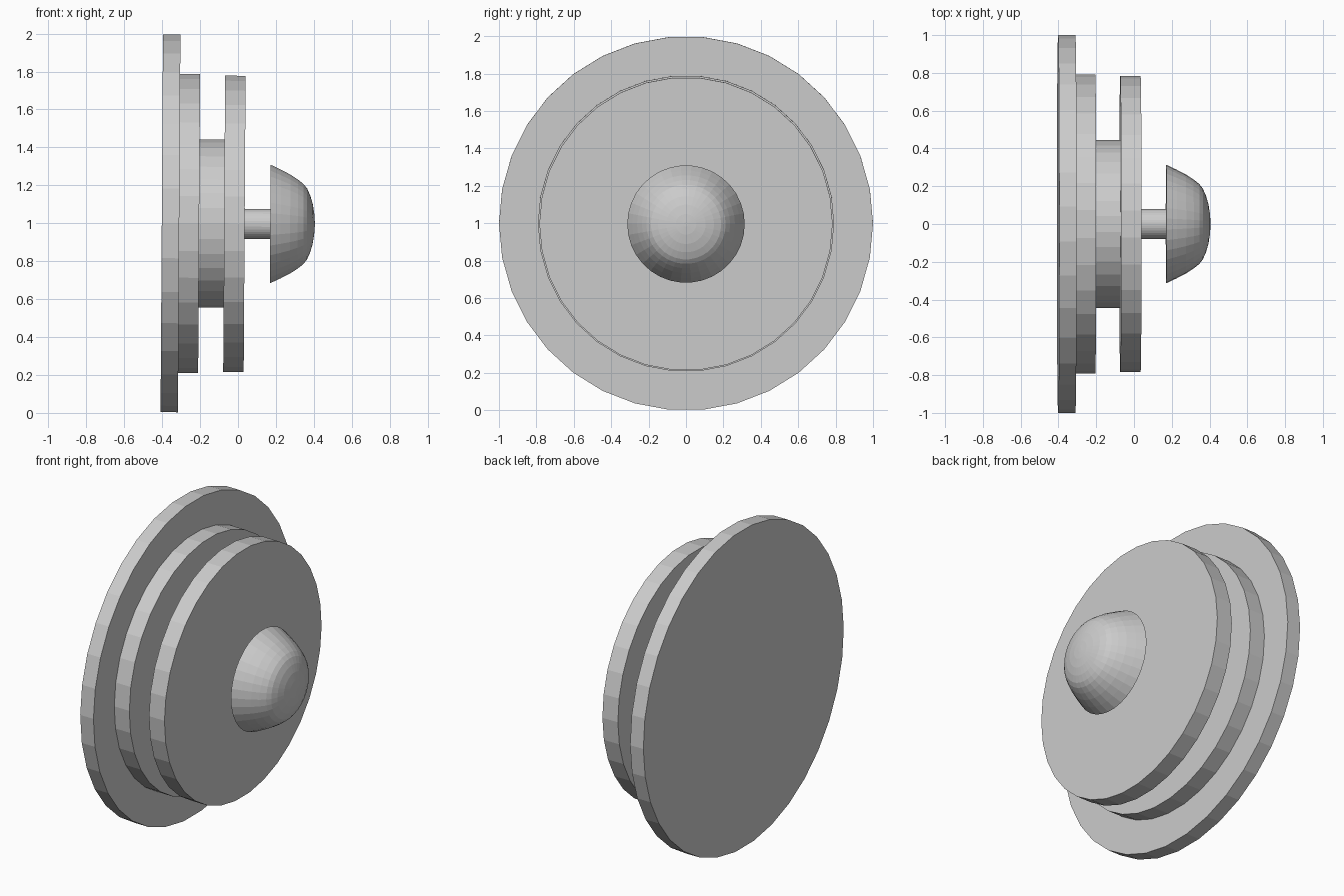
import bpy, bmesh, math
from mathutils import Matrix

cube = bpy.data.objects.get("Cube")
if cube:
    bpy.data.objects.remove(cube, do_unlink=True)

grey = bpy.data.materials.new("plain grey")
grey.use_nodes = True
colour = (0.6, 0.6, 0.6, 1)
grey.diffuse_color = colour
grey.node_tree.nodes["Principled BSDF"].inputs["Base Color"].default_value = colour

# The whole stack lies along x and leans very slightly
LEAN = Matrix.Translation((0, 0, 0.997)) @ Matrix.Rotation(0.0065, 4, 'Y')


def turned(name, profile, sides):
    """Revolve (x, radius) points about the x axis and cap both ends."""
    bm = bmesh.new()
    rings = []
    for x, r in profile:
        angles = [2 * math.pi * i / sides for i in range(sides)]
        rings.append([bm.verts.new((x, r * math.cos(a), r * math.sin(a))) for a in angles])
    for a, b in zip(rings, rings[1:]):
        for i in range(sides):
            j = (i + 1) % sides
            bm.faces.new((a[i], a[j], b[j], b[i]))
    bm.faces.new(rings[0])
    bm.faces.new(rings[-1])
    bmesh.ops.recalc_face_normals(bm, faces=bm.faces)
    mesh = bpy.data.meshes.new(name)
    bm.to_mesh(mesh)
    bm.free()
    mesh.materials.append(grey)
    obj = bpy.data.objects.new(name, mesh)
    obj.matrix_world = LEAN
    bpy.context.collection.objects.link(obj)
    return obj


# Stacked discs, neck and stem: name, start x, end x, radius
for name, x0, x1, r in [
    ("back_flange", -0.402, -0.31, 1.0),
    ("rear_disc", -0.31, -0.205, 0.792),
    ("neck", -0.205, -0.073, 0.445),
    ("front_disc", -0.073, 0.035, 0.784),
    ("stem", 0.035, 0.17, 0.08),
]:
    turned(name, [(x0, r), (x1, r)], 34)

# Rounded knob
knob = [(0.17, 0.314), (0.225, 0.288), (0.275, 0.262), (0.315, 0.236), (0.345, 0.212),
        (0.364, 0.188), (0.381, 0.15), (0.394, 0.105), (0.402, 0.055), (0.405, 0.012)]
turned("knob", knob, 34)
